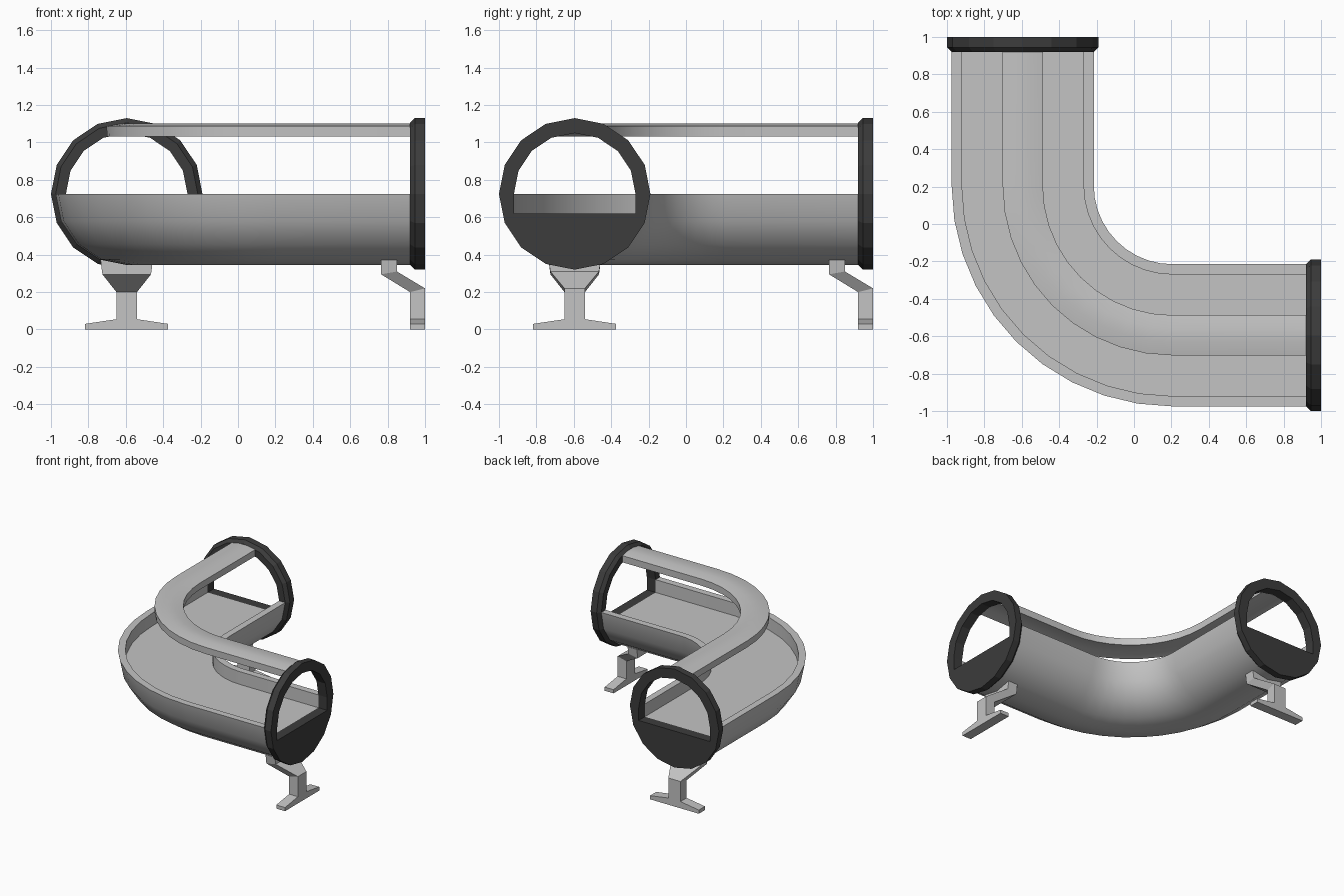
import bpy, bmesh, math

if "Cube" in bpy.data.objects:
    bpy.data.objects.remove(bpy.data.objects["Cube"])

CEN, ZC = -0.595, 0.725          # path offset and tube axis height
BEND = 0.205                     # bend centre (x = y)


def material(name, v):
    m = bpy.data.materials.new(name)
    m.diffuse_color = (v, v, v, 1)
    m.use_nodes = True
    m.node_tree.nodes["Principled BSDF"].inputs["Base Color"].default_value = m.diffuse_color
    return m


GREY = material("light grey", 0.55)
DARK = material("dark grey", 0.045)


def loft(name, loops, mat, caps=True, wrap=False, smooth=False):
    """Skin a row of closed loops with quads."""
    bm = bmesh.new()
    rows = [[bm.verts.new(p) for p in lp] for lp in loops]
    n = len(rows[0])
    pairs = list(zip(rows, rows[1:])) + ([(rows[-1], rows[0])] if wrap else [])
    for a, b in pairs:
        for i in range(n):
            j = (i + 1) % n
            bm.faces.new((a[i], a[j], b[j], b[i]))
    if caps and not wrap:
        bm.faces.new(rows[0])
        bm.faces.new(rows[-1])
    bmesh.ops.recalc_face_normals(bm, faces=bm.faces)
    me = bpy.data.meshes.new(name)
    bm.to_mesh(me)
    bm.free()
    me.materials.append(mat)
    ob = bpy.data.objects.new(name, me)
    bpy.context.collection.objects.link(ob)
    if smooth:
        bpy.ops.object.select_all(action='DESELECT')
        ob.select_set(True)
        bpy.context.view_layer.objects.active = ob
        bpy.ops.object.shade_smooth_by_angle(angle=math.radians(30))
    return ob


def polar(r, deg):
    a = math.radians(deg)
    return (r * math.cos(a), r * math.sin(a))


# Path stations: position and sideways direction (towards inside of the bend)
R = BEND - CEN
path = [((CEN, 0.92), (1, 0))]
for k in range(11):
    a = math.radians(180 + 9 * k)
    c, s = math.cos(a), math.sin(a)
    path.append(((BEND + R * c, BEND + R * s), (-c, -s)))
path.append(((0.92, CEN), (0, 1)))


def sweep(name, profile):
    loops = [[(p[0] + d[0] * u, p[1] + d[1] * u, ZC + v) for u, v in profile]
             for p, d in path]
    return loft(name, loops, GREY, smooth=True)


# Half-pipe trough with raised side walls and a flat floor
trough = [polar(0.38, 180 + 22.5 * i) for i in range(9)]
trough += [(0.325, 0), (0.325, -0.105), (-0.325, -0.105), (-0.325, 0)]
sweep("trough", trough)

# Curved overhead strip
strip = [polar(0.378, t) for t in (73.5, 84.5, 95.5, 106.5)]
strip += [polar(0.325, t) for t in (109, 96.5, 83.5, 71)]
sweep("overhead_strip", strip)


# Each end uses (along, sideways, height); the second end swaps x and y
def end_x(a, l, z):
    return (a, CEN + l, z)


def end_y(a, l, z):
    return (CEN + l, a, z)


for tag, place in (("right", end_x), ("back", end_y)):
    # Sixteen-sided end ring, filled below the floor
    hole = [polar(0.325, 22.5 * i) for i in range(9)]
    hole += [(-0.325 + 0.65 * i / 6, -0.105) for i in range(7)]

    def circle(r):
        return [polar(r, 22.5 * i) for i in range(16)]

    sections = [(0.92, circle(0.38)), (0.945, circle(0.405)),
                (1.0, circle(0.405)), (1.0, hole), (0.92, hole)]
    loft(tag + "_end_ring",
         [[place(a, u, ZC + v) for u, v in lp] for a, lp in sections],
         DARK, wrap=True)

    # Stand foot: flat base with sloping toes
    foot = [(-0.222, 0), (0.222, 0), (0.222, 0.03), (0.055, 0.055),
            (-0.055, 0.055), (-0.222, 0.03)]
    loft(tag + "_stand_foot",
         [[place(a, u, z) for u, z in foot] for a in (0.92, 1.0)], GREY)

    # Stand column: upright, then cranked inward and flared under the trough
    # (inner along, inner z, outer along, outer z, half width)
    col = [(0.92, 0.05, 1.0, 0.05, 0.055), (0.92, 0.2, 1.0, 0.22, 0.055),
           (0.765, 0.295, 0.85, 0.31, 0.13), (0.765, 0.372, 0.85, 0.372, 0.14)]
    loft(tag + "_stand_column",
         [[place(a0, -w, z0), place(a1, -w, z1),
           place(a1, w, z1), place(a0, w, z0)] for a0, z0, a1, z1, w in col],
         GREY)
